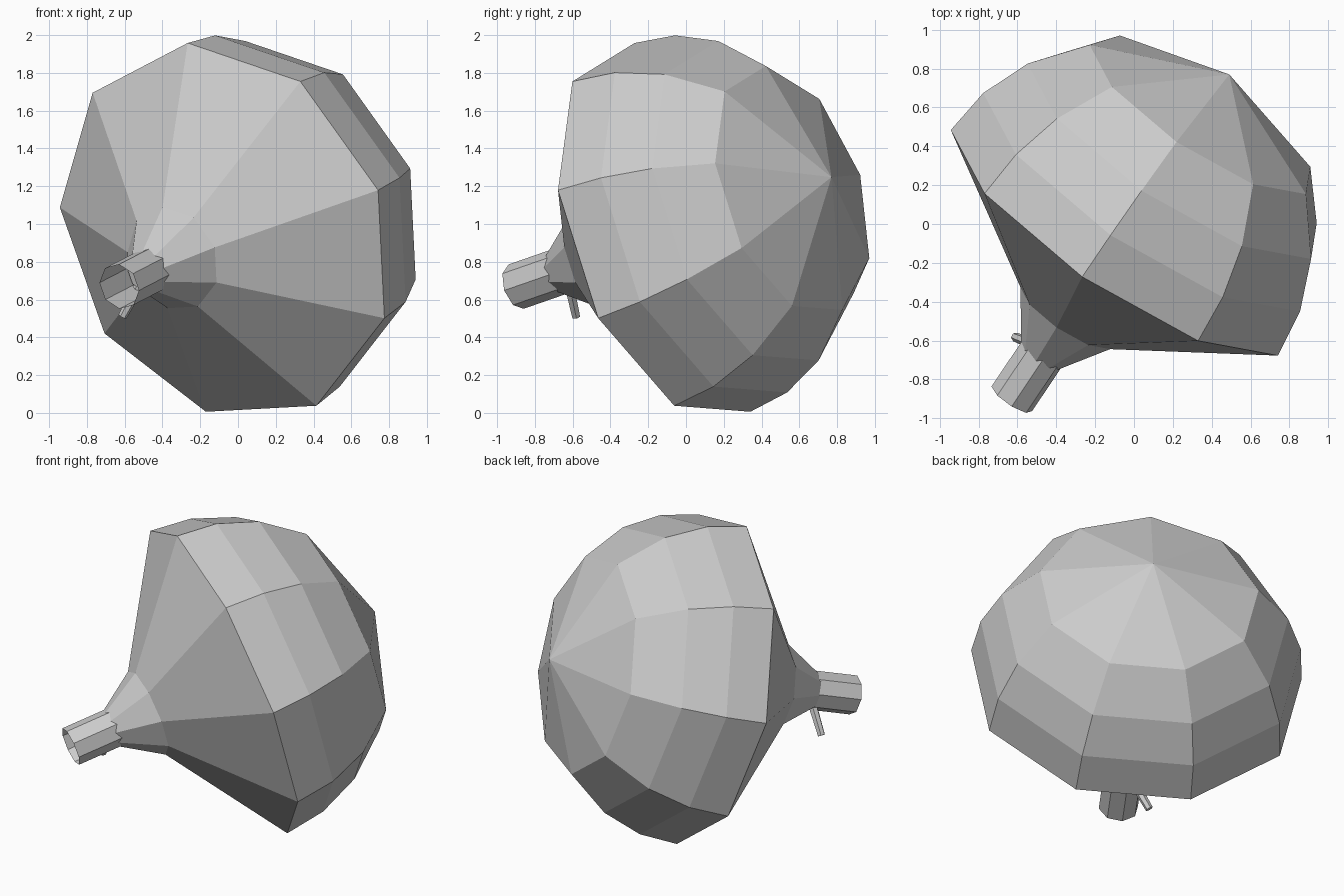
import bpy, bmesh
from math import sin, cos, pi, sqrt
from mathutils import Vector, Matrix

if "Cube" in bpy.data.objects:
    bpy.data.objects.remove(bpy.data.objects["Cube"])


def frame(origin, axis, side):
    """Matrix with local z along axis and local x towards side."""
    z = Vector(axis).normalized()
    x = Vector(side)
    x = (x - z * x.dot(z)).normalized()
    y = z.cross(x)
    m = Matrix((x, y, z)).transposed().to_4x4()
    m.translation = Vector(origin)
    return m


def lathe(name, profile, sides, matrix, turn=0.0, cap_start=False, cap_end=False):
    """Revolve (height, radius) points; radius 0 becomes a single pole."""
    bm = bmesh.new()
    rings = []
    for h, r in profile:
        if r == 0:
            rings.append([bm.verts.new((0, 0, h))] * sides)
        else:
            rings.append([bm.verts.new((r * cos(turn + 2 * pi * i / sides),
                                        r * sin(turn + 2 * pi * i / sides), h))
                          for i in range(sides)])
    for a, b in zip(rings, rings[1:]):
        for i in range(sides):
            j = (i + 1) % sides
            loop = list(dict.fromkeys((a[i], a[j], b[j], b[i])))
            bm.faces.new(loop)
    if cap_start:
        bm.faces.new(rings[0][::-1])
    if cap_end:
        bm.faces.new(rings[-1])
    bm.transform(matrix)
    mesh = bpy.data.meshes.new(name)
    bm.to_mesh(mesh)
    bm.free()
    obj = bpy.data.objects.new(name, mesh)
    bpy.context.collection.objects.link(obj)
    return obj


# Tilted body frame, origin at the centre of the widest ring
axis = (0.535, 0.798, 0.277)
body = frame((-0.066, -0.06, 0.96), axis, (0.775, -0.596, 0.21))

# Bulb: narrow funnel, wide rim, then a dome with evenly spaced rings
R = 1.04
profile = [(-0.80, 0.105), (-0.78, 0.115), (-0.52, 0.285)]
profile += [(R * k / 4, R * sqrt(1 - (k / 4) ** 2)) for k in range(4)]
profile += [(R, 0)]
lathe("bulb", profile, 9, body, cap_start=True)

# Open neck tube
lathe("neck_tube", [(-1.052, 0.124), (-0.72, 0.124)], 8, body, turn=pi / 8)

# Small peg under the neck
tip, root = Vector((-0.612, -0.582, 0.51)), Vector((-0.49, -0.63, 0.73))
peg = frame(tip, root - tip, (1, 0, 0))
lathe("peg", [(0, 0.024), ((root - tip).length, 0.03)], 6, peg,
      cap_start=True, cap_end=True)
